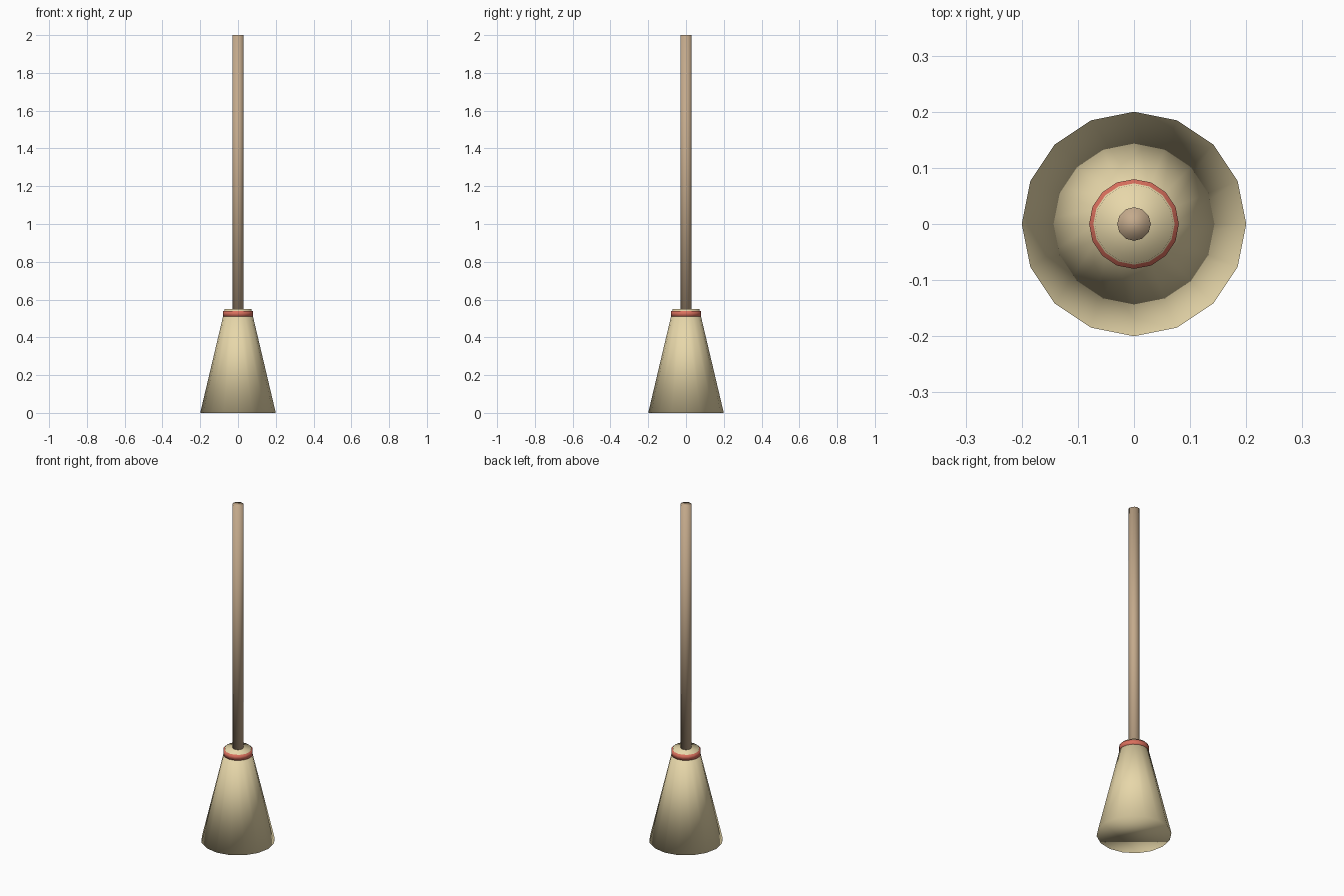
import bpy

if "Cube" in bpy.data.objects:
    bpy.data.objects.remove(bpy.data.objects["Cube"])


def material(name, color):
    m = bpy.data.materials.new(name)
    m.diffuse_color = (*color, 1)
    m.use_nodes = True
    m.node_tree.nodes["Principled BSDF"].inputs["Base Color"].default_value = m.diffuse_color
    return m


def tapered(name, sides, r_bottom, r_top, z0, z1, mat):
    """Capped round part between two heights, smooth shaded."""
    bpy.ops.mesh.primitive_cone_add(vertices=sides, radius1=r_bottom, radius2=r_top,
                                    depth=z1 - z0, location=(0, 0, (z0 + z1) / 2))
    obj = bpy.context.object
    obj.name = name
    obj.data.materials.append(mat)
    bpy.ops.object.shade_smooth()
    return obj


wood = material("wood", (0.55, 0.40, 0.26))
straw = material("straw", (0.80, 0.68, 0.40))
red = material("red_binding", (0.70, 0.16, 0.11))

# Long round stick, sunk into the bristles
tapered("handle", 12, 0.03, 0.03, 0.5, 2.0, wood)
# Flared straw head
tapered("bristles", 16, 0.2, 0.07, 0.0, 0.55, straw)
# Binding band near the top of the head
tapered("binding", 16, 0.08, 0.08, 0.51, 0.54, red)
